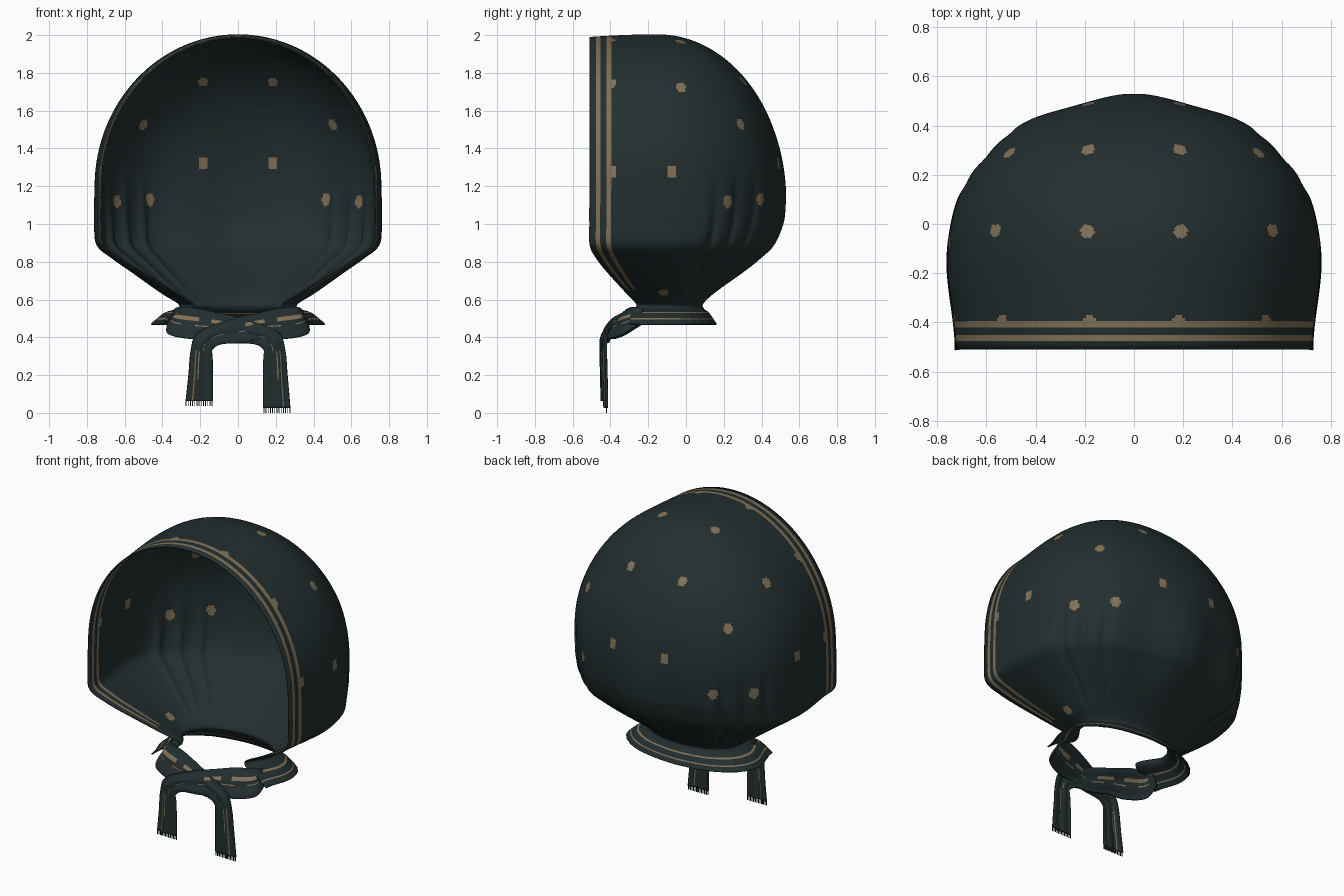
import bpy, bmesh, math
from mathutils import Vector

if "Cube" in bpy.data.objects:
    bpy.data.objects.remove(bpy.data.objects["Cube"])


def material(name, rgb):
    m = bpy.data.materials.new(name)
    m.diffuse_color = (*rgb, 1)
    m.use_nodes = True
    m.node_tree.nodes["Principled BSDF"].inputs["Base Color"].default_value = m.diffuse_color
    return m


CLOTH = material("dark teal cloth", (0.0165, 0.0275, 0.0285))
TAN = material("tan print", (0.22, 0.165, 0.095))


def spline(keys, per):
    """Smooth samples through a list of equal-length tuples."""
    out, n = [], len(keys)
    for i in range(n - 1):
        p = [Vector(keys[max(0, min(n - 1, i + k))]) for k in (-1, 0, 1, 2)]
        for j in range(per + (i == n - 2)):
            t = j / per
            out.append(0.5 * (2 * p[1] + (p[2] - p[0]) * t
                       + (2 * p[0] - 5 * p[1] + 4 * p[2] - p[3]) * t * t
                       + (3 * p[1] - p[0] - 3 * p[2] + p[3]) * t ** 3))
    return out


def sheet(name, rows, is_tan, thickness, merge=False):
    """Loft rows of points into a thin cloth; is_tan(row, col, centre) picks the colour."""
    bm = bmesh.new()
    vs = [[bm.verts.new(p) for p in r] for r in rows]
    for i in range(len(rows) - 1):
        for j in range(len(rows[0]) - 1):
            f = bm.faces.new((vs[i][j], vs[i + 1][j], vs[i + 1][j + 1], vs[i][j + 1]))
            f.smooth = True
            f.material_index = int(is_tan(i, j, f.calc_center_median()))
    if merge:
        bmesh.ops.remove_doubles(bm, verts=bm.verts, dist=1e-5)
    bmesh.ops.recalc_face_normals(bm, faces=bm.faces)
    me = bpy.data.meshes.new(name)
    bm.to_mesh(me)
    bm.free()
    me.materials.append(CLOTH)
    me.materials.append(TAN)
    ob = bpy.data.objects.new(name, me)
    bpy.context.collection.objects.link(ob)
    mod = ob.modifiers.new("thickness", 'SOLIDIFY')
    mod.thickness = thickness
    mod.offset = 0


# --- hood: horizontal U-shaped sections (z, half width, front y, back y, edge factor)
sections, UP = [], 82
for k in range(UP):
    a = math.pi / 2 * (1 - k / UP)
    z = 1.2 + 0.8 * math.sin(a)
    sections.append((z, 0.755 * math.cos(a), -0.51,
                     -0.15 + 0.67 * math.sqrt(max(0, 1 - ((z - 1.15) / 0.85) ** 2)), 0.955))
sections += spline([(1.2, .755, -.51, .519, .955), (1.1, .758, -.512, .517, .955),
                    (1.0, .758, -.512, .503, .955), (.89, .745, -.51, .455, .955),
                    (.82, .665, -.475, .385, .94), (.75, .565, -.42, .30, .91),
                    (.64, .41, -.32, .15, .82), (.58, .315, -.265, .088, .76),
                    (.55, .32, -.27, .092, .78), (.525, .39, -.29, .12, .85),
                    (.468, .46, -.30, .16, .9)], 11)

TRIM = [0, .035, .058, .09, .115]                # stripe boundaries behind the front edge
straight = [d / .36 for d in TRIM] + [(.115 + .245 * k / 19) / .36 for k in range(1, 19)]
ARC = 210


def ramp(v, a, b):
    return max(0.0, min(1.0, (v - a) / (b - a)))


def section(z, w, yf, yb, f):
    y0 = -0.15 + 0.04 * ramp(-z, -0.88, -0.58)
    gather = ramp(-z, -1.5, -1.0) * max(0.2, ramp(z, 0.55, 0.8))
    pinch = ramp(-z, -1.3, -0.85) * max(0.2, ramp(z, 0.56, 0.7))
    side = []
    for s in straight:
        e = s * s * (3 - 2 * s)
        # the front edge of the crown sags slightly
        sag = 0.014 * (1 - s) ** 2 * ramp(z, 1.5, 2.0)
        side.append((w * (f + (1 - f) * e), yf + (y0 - yf) * s, z - sag))
    arc = []
    for k in range(ARC + 1):
        t = math.pi * k / ARC
        u = t - math.pi / 2
        c, s = math.cos(t), max(0, math.sin(t))
        # soft gathers at the back, sharper creases running down to the neck
        d = gather * s * (0.016 * (1 - math.exp(-(u / .13) ** 2))
                          + 0.009 * math.sin(11 * abs(u) - 2.2))
        d += pinch * sum(0.02 * math.exp(-((abs(u) - m) / .045) ** 2) for m in (.72, .93, 1.13))
        q = 1 - d / 0.6
        x = math.copysign(abs(c) ** 0.92, c) * w * q
        arc.append((x, y0 + (yb - y0) * s ** 0.9 * q, z))
    return side + arc + [(-x, y, h) for x, y, h in reversed(side)]


rows = [section(*s) for s in sections]
ncol = len(rows[0]) - 1

# printed dots, mirrored left and right and snapped to the cloth
dots = []
flat = [Vector(p) for r in rows for p in r]
for p in [(.19, -.03, 1.97), (.575, -.025, 1.74), (.19, .31, 1.76), (.505, .29, 1.525),
          (.75, -.07, 1.27), (.183, .48, 1.315), (.46, .385, 1.135), (.63, .21, 1.125),
          (.18, -.39, 1.97), (.53, -.39, 1.74), (.74, -.395, 1.285), (.40, -.12, .66)]:
    for s in (1, -1):
        q = Vector((p[0] * s, p[1], p[2]))
        dots.append(min(flat, key=lambda v: (v - q).length_squared))


def hood_tan(i, j, c):
    k = min(j, ncol - 1 - j)
    if k in (1, 3) and c.z > 0.66:
        return True
    if .494 < c.z < .501 or .524 < c.z < .531:   # hem stripes on the collar
        return True
    return any((c.x - d.x) ** 2 + (c.y - d.y) ** 2 + ((c.z - d.z) * 0.8) ** 2 < 0.00078
               for d in dots)


sheet("hood", rows, hood_tan, 0.008, True)


# --- tie: two ribbons crossing under the chin, each ending in a hanging tail
def tie(name, sx, dy, end):
    # upper edge x, y, z then lower edge x, y, z
    keys = [(.33, -.22, .55, .37, -.24, .47), (.30, -.27, .558, .365, -.33, .415),
            (.20, -.30, .548, .25, -.39, .392), (.10, -.33, .525, .14, -.41, .395),
            (0, -.37, .505, .03, -.42, .372), (-.12, -.405, .47, -.09, -.43, .365),
            (-.22, -.43, .42, -.137, -.435, .335), (-.250, -.433, .33, -.137, -.433, .29),
            (-.262, -.43, .20, -.135, -.43, .19), (-.277, -.427, end, -.135, -.427, end)]
    grid, n = [], 24
    for k in spline(keys, 8):
        a, b = Vector(k[:3]), Vector(k[3:])
        r = []
        for j in range(n + 1):
            v = j / n
            p = a.lerp(b, v)
            p.y += dy - 0.008 * math.sin(math.pi * v) + 0.004 * math.sin(4 * math.pi * v)
            r.append((p.x * sx, p.y, p.z))
        grid.append(r)

    def band(i, j, c):
        if c.z < 0.33:
            return j == 6 or (j == 9 and c.z > 0.17)
        return j in (7, 8, 9) and i % 17 > 4 and i < 30 or j == 13 and i % 11 > 4
    sheet(name, grid, band, 0.012)

    # fringe threads along the tail end
    bm = bmesh.new()
    for k in range(13):
        x = sx * (-.275 + .138 * k / 12)
        ret = bmesh.ops.create_cube(bm, size=1)
        for v in ret["verts"]:
            v.co = Vector((x + v.co.x * .004, -.429 + dy + v.co.y * .006,
                           end - .012 + v.co.z * .028))
    me = bpy.data.meshes.new(name + "_fringe")
    bm.to_mesh(me)
    bm.free()
    me.materials.append(CLOTH)
    bpy.context.collection.objects.link(bpy.data.objects.new(name + "_fringe", me))


tie("tie_over", 1, -0.008, 0.062)
tie("tie_under", -1, 0.008, 0.026)
